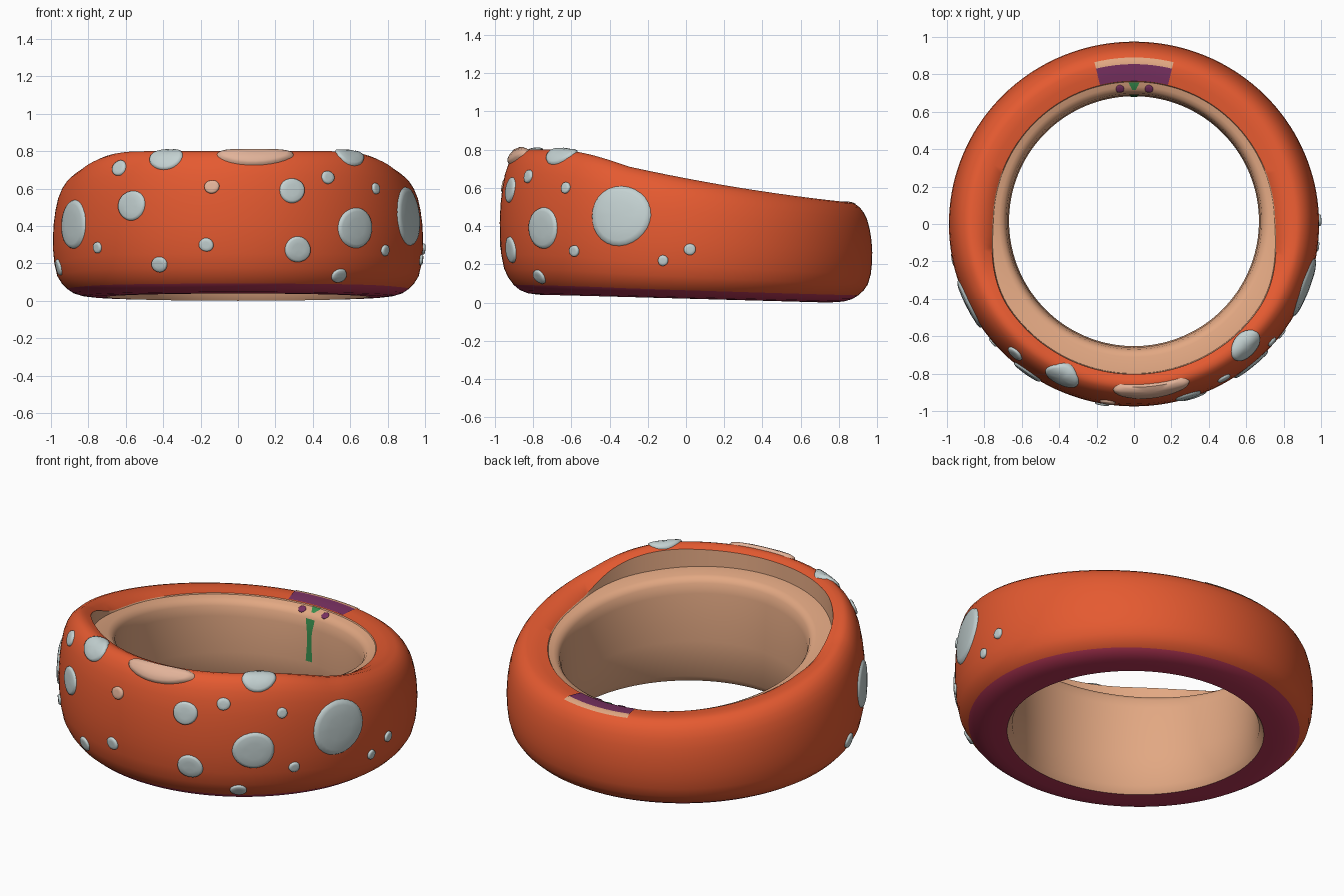
import bpy, bmesh, math, random
from mathutils import Vector
from mathutils.bvhtree import BVHTree

if "Cube" in bpy.data.objects:
    bpy.data.objects.remove(bpy.data.objects["Cube"])

random.seed(4)


def material(name, rgb):
    m = bpy.data.materials.new(name)
    m.diffuse_color = (*rgb, 1)
    m.use_nodes = True
    m.node_tree.nodes["Principled BSDF"].inputs["Base Color"].default_value = m.diffuse_color
    return m


ORANGE = material("orange", (0.78, 0.102, 0.03))
TAN = material("tan", (0.76, 0.39, 0.225))
MAROON = material("maroon", (0.46, 0.036, 0.092))
GREY = material("pale grey", (0.55, 0.64, 0.64))
PEACH = material("peach", (0.76, 0.45, 0.32))
PURPLE = material("purple", (0.19, 0.03, 0.12))
GREEN = material("green", (0.04, 0.27, 0.075))


def smooth(a, b, v):
    t = min(1, max(0, (v - a) / (b - a)))
    return t * t * (3 - 2 * t)


def mix(a, b, t):
    return a + (b - a) * t


def finish(bm, name, mats, angle=40):
    me = bpy.data.meshes.new(name)
    bm.to_mesh(me)
    bm.free()
    for m in mats:
        me.materials.append(m)
    ob = bpy.data.objects.new(name, me)
    bpy.context.collection.objects.link(ob)
    bpy.ops.object.select_all(action='DESELECT')
    ob.select_set(True)
    bpy.context.view_layer.objects.active = ob
    bpy.ops.object.shade_smooth_by_angle(angle=math.radians(angle))
    return ob


# Height of the rim: high at the front, sloping down to the back
def top_height(y):
    if y > -0.3:
        return 0.65 - 0.19 * y + 0.05 * y * y
    return 0.711 + 0.089 * math.sin(math.pi / 2 * min(1, (-0.3 - y) / 0.4))


# Outer shell (radius, fraction of the height); the first four steps are the maroon base
OUTER = [(0.705, 0.0), (0.78, 0.002), (0.83, 0.012), (0.87, 0.034), (0.902, 0.07), (0.93, 0.12),
         (0.952, 0.18), (0.967, 0.28), (0.974, 0.4), (0.975, 0.5), (0.971, 0.62),
         (0.962, 0.73), (0.948, 0.83), (0.93, 0.9), (0.91, 0.95), (0.885, 0.985), (0.86, 1.0)]


def section(a):
    y = 0.86 * math.sin(a)
    h, b = top_height(y), 0.02 - 0.0225 * y
    ledge = 0.60 - 0.106 * y
    w = smooth(-0.08, -0.35, y)
    ri = mix(0.755, 0.808, smooth(0.05, -0.5, y))
    rim = mix(ledge + 0.006, h - 0.02, w)
    pts = [(r, mix(b, h, f)) for r, f in OUTER]
    pts += [(mix(0.86, ri, 0.5), mix(h, rim, 0.3)), (ri, rim)]
    pts += [(ri - 0.004, ledge), (0.722, ledge - 0.008), (0.70, ledge - 0.018),
            (0.684, ledge - 0.042), (0.674, ledge - 0.1), (0.668, mix(b, ledge, 0.4)),
            (0.678, b + 0.04)]
    out = []
    for r, z in pts:
        shift = 0.015 * min(1, max(0, (0.87 - r) / 0.2))
        sx = mix(1.0, 1.015, smooth(0.75, 0.95, r))
        out.append(Vector((r * sx * math.cos(a), r * math.sin(a) + shift, z)))
    return out


# Ring body: swept section coloured by its place along the profile
N = 144
bm = bmesh.new()
rings = [[bm.verts.new(p) for p in section(2 * math.pi * i / N)] for i in range(N)]
M = len(rings[0])
for i in range(N):
    p, q = rings[i], rings[(i + 1) % N]
    for j in range(M):
        k = (j + 1) % M
        f = bm.faces.new((p[j], q[j], q[k], p[k]))
        f.material_index = 2 if j < 4 else 0 if j < len(OUTER) + 1 else 1
bmesh.ops.recalc_face_normals(bm, faces=bm.faces)
bm.normal_update()
BODY = BVHTree.FromBMesh(bm)
finish(bm, "ring_body", [ORANGE, TAN, MAROON])


# Raised spot laid on the surface where a ray hits it; wrap bends it round the rim
def spot(name, origin, direction, ru, rv, mat, height=0.013, wrap=False):
    c, n, _, _ = BODY.ray_cast(Vector(origin), Vector(direction))
    u = Vector((0, 0, 1)).cross(n)
    u = u.normalized() if u.length > 0.01 else Vector((1, 0, 0))
    v = n.cross(u)
    ph = random.uniform(0, 6.3)
    bm = bmesh.new()

    def put(du, dv, lift):
        o = c + u * du + v * dv
        p = None
        if not wrap:
            p, pn, _, _ = BODY.ray_cast(o + n * 0.08, -n, 0.14)
        if p is None:
            # follow the ring's curve before snapping to the nearest point
            o.y += (c.xy.length - math.hypot(c.x + u.x * du, c.y + u.y * du)) * u.x * -1
            p, pn, _, _ = BODY.find_nearest(o + n * 0.01)
        return bm.verts.new(p + (n if wrap else pn) * lift)

    count = 28
    mid = put(0, 0, height)
    prev = None
    for s, k in ((0.45, 1), (0.8, 0.95), (0.94, 0.65), (1.0, -0.25)):
        loop = []
        for i in range(count):
            a = 2 * math.pi * i / count
            wob = s * (1 + 0.02 * math.sin(2 * a + ph) + 0.015 * math.sin(3 * a - ph))
            loop.append(put(ru * wob * math.cos(a), rv * wob * math.sin(a), height * k))
        for i in range(count):
            j = (i + 1) % count
            if prev:
                bm.faces.new((prev[i], loop[i], loop[j], prev[j]))
            else:
                bm.faces.new((mid, loop[i], loop[j]))
        prev = loop
    finish(bm, name, [mat], 60)


# Spots on the front (x, z, half width, half height)
FRONT = [(-0.885, 0.41, .14, .135), (-0.57, 0.51, .087, .082), (-0.635, 0.71, .047, .045),
         (-0.75, 0.285, .031, .031), (-0.42, 0.195, .046, .043),
         (-0.17, 0.30, .04, .037), (0.29, 0.59, .072, .067), (0.48, 0.66, .039, .035),
         (0.735, 0.60, .03, .03), (0.63, 0.39, .116, .112),
         (0.32, 0.275, .074, .07), (0.54, 0.135, .046, .042), (0.785, 0.27, .031, .031)]
for i, (x, z, ru, rv) in enumerate(FRONT):
    spot(f"front_spot_{i + 1}", (x, -2, z), (0, 1, 0), ru, rv, GREY)
spot("peach_small_spot", (-0.14, -2, 0.61), (0, 1, 0), 0.041, 0.037, PEACH)

# Spots wrapped over the rim
spot("rim_spot_left", (-0.385, -0.82, 2), (0, 0, -1), 0.095, 0.075, GREY)
spot("rim_spot_right", (0.60, -0.655, 2), (0, 0, -1), 0.098, 0.068, GREY)
spot("peach_rim_spot", (0.09, -0.887, 2), (0, 0, -1), 0.215, 0.072, PEACH, 0.02, True)

# Spots on the sides (side, y, z, radius)
for i, (s, y, z, ru, rv) in enumerate([(1, -0.345, 0.455, .17, .157), (1, -0.12, 0.22, .028, .028),
                                       (1, 0.02, 0.278, .031, .031), (-1, -0.19, 0.18, .045, .045)]):
    spot(f"side_spot_{i + 1}", (2 * s, y, z), (-s, 0, 0), ru, rv, GREY)


# Thin painted patch: rows of ray origins dropped on to the surface
def patch(name, rows, direction, mat, lift=0.004):
    d = Vector(direction)
    bm = bmesh.new()
    grid = []
    for row in rows:
        line = []
        for o in row:
            p, n, _, _ = BODY.ray_cast(Vector(o), d)
            line.append(bm.verts.new(p + n * lift))
        grid.append(line)
    for a, b in zip(grid, grid[1:]):
        for i in range(len(a) - 1):
            bm.faces.new((a[i], a[i + 1], b[i + 1], b[i]))
    bm.normal_update()
    if sum(f.normal.dot(d) for f in bm.faces) > 0:
        bmesh.ops.reverse_faces(bm, faces=bm.faces)
    finish(bm, name, [mat])


def arc_rows(r0, r1, half, count=5):
    return [[(r * math.sin(t), r * math.cos(t), 2)
             for t in [half * (i / 10 - 1) for i in range(21)]]
            for r in [mix(r0, r1, j / (count - 1)) for j in range(count)]]


# Purple and tan band on the back of the rim
patch("back_purple_band", arc_rows(0.766, 0.855, 0.24, 7), (0, 0, -1), PURPLE)
patch("back_tan_band", arc_rows(0.855, 0.888, 0.24), (0, 0, -1), TAN)

# Inside back: two dots, a green tip and a green stem
for side, x in (("left", -0.075), ("right", 0.08)):
    spot(f"inner_dot_{side}", (x, 0.722, 2), (0, 0, -1), 0.023, 0.022, PURPLE, 0.005)
patch("green_tip", [[(w * k, y, 2) for k in (-1, 0, 1)]
                    for y, w in ((0.758, .029), (0.745, .024), (0.73, .015), (0.718, .01))],
      (0, 0, -1), GREEN)
patch("green_stem", [[(w * k, 0, z) for k in (-1, 0, 1)]
                     for z, w in ((0.465, .028), (0.44, .026), (0.41, .02), (0.37, .015),
                                  (0.32, .015), (0.27, .018), (0.215, .022))],
      (0, 1, 0), GREEN)
